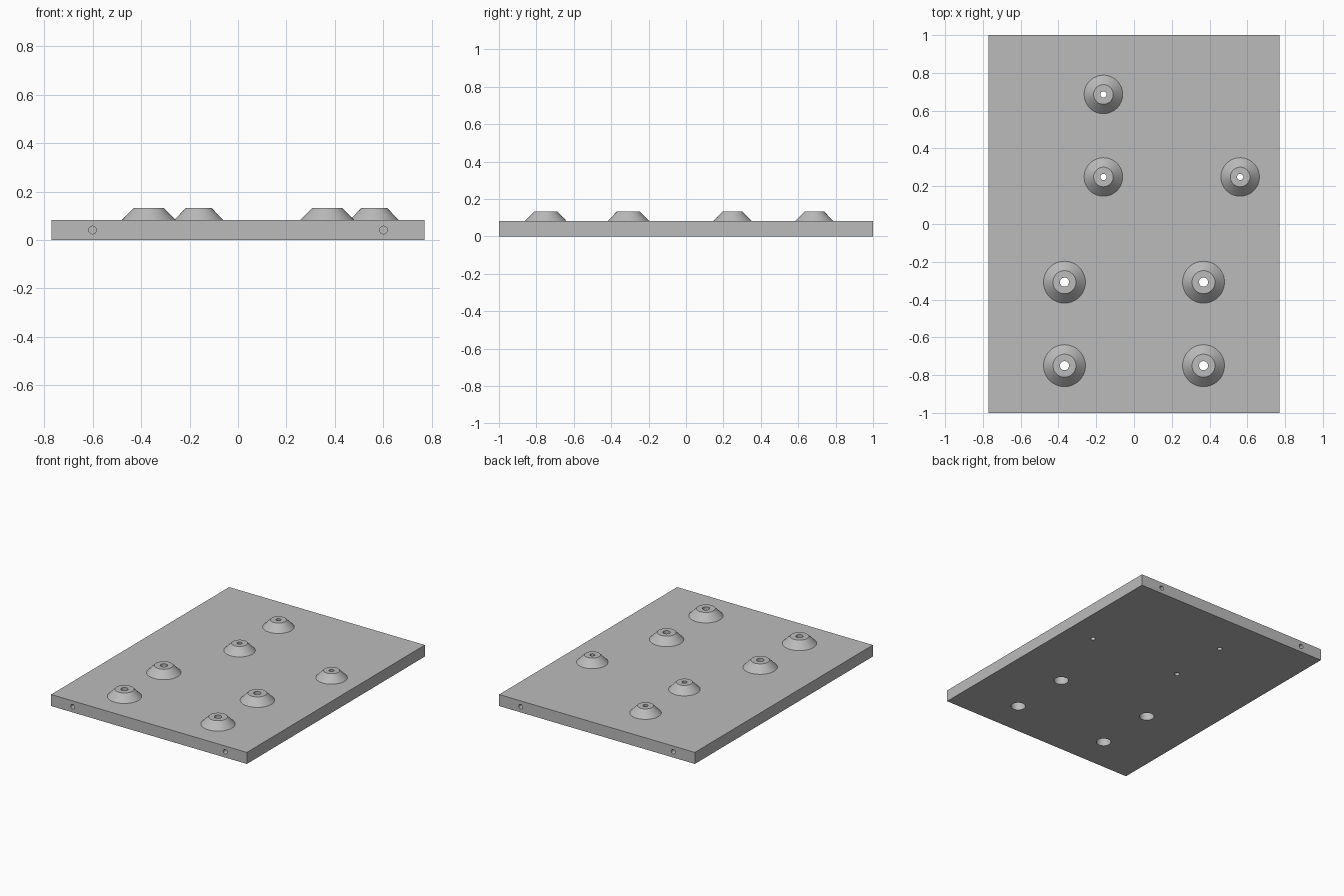
import bpy, bmesh, math
from mathutils import Matrix

W, L, T = 1.54, 2.0, 0.082      # plate width, length, thickness
TOP = 0.133                     # height of the boss tops

cube = bpy.data.objects.get("Cube")
if cube:
    bpy.data.objects.remove(cube)

grey = bpy.data.materials.new("plain grey")
grey.use_nodes = True
colour = (0.5, 0.5, 0.5, 1)
grey.diffuse_color = colour
grey.node_tree.nodes["Principled BSDF"].inputs["Base Color"].default_value = colour


def lathe(bm, profile, matrix, segments=48):
    """Revolve a (radius, height) profile around z, then place it."""
    verts = [bm.verts.new((r, 0, z)) for r, z in profile]
    edges = [bm.edges.new(pair) for pair in zip(verts, verts[1:])]
    made = bmesh.ops.spin(bm, geom=verts + edges, axis=(0, 0, 1), cent=(0, 0, 0),
                          angle=math.tau, steps=segments, use_duplicate=False)
    # gather everything connected to the profile
    part, stack = set(verts), list(verts)
    while stack:
        for e in stack.pop().link_edges:
            for v in e.verts:
                if v not in part:
                    part.add(v)
                    stack.append(v)
    part = list(part)
    bmesh.ops.transform(bm, matrix=matrix, verts=part)
    bmesh.ops.remove_doubles(bm, verts=part, dist=1e-5)


def make_object(name, bm):
    bmesh.ops.recalc_face_normals(bm, faces=bm.faces)
    mesh = bpy.data.meshes.new(name)
    bm.to_mesh(mesh)
    bm.free()
    mesh.materials.append(grey)
    obj = bpy.data.objects.new(name, mesh)
    bpy.context.collection.objects.link(obj)
    return obj


def shade(obj):
    bpy.ops.object.select_all(action='DESELECT')
    obj.select_set(True)
    bpy.context.view_layer.objects.active = obj
    bpy.ops.object.shade_smooth_by_angle(angle=math.radians(30))


# Boss kinds: base radius, rim radius, bore radius, underside recess radius
LARGE = (0.111, 0.061, 0.024, 0.048)
SMALL = (0.102, 0.052, 0.0165, 0.0165)
bosses = [
    ("front_right_boss", -0.368, -0.75, LARGE),
    ("front_left_boss", 0.368, -0.75, LARGE),
    ("middle_right_boss", -0.368, -0.308, LARGE),
    ("middle_left_boss", 0.368, -0.308, LARGE),
    ("rear_inner_boss", -0.162, 0.249, SMALL),
    ("rear_outer_boss", 0.562, 0.249, SMALL),
    ("back_boss", -0.162, 0.686, SMALL),
]

# Conical bosses with open bores
cut = bmesh.new()
for name, x, y, (base, rim, bore, recess) in bosses:
    place = Matrix.Translation((x, y, 0))
    bm = bmesh.new()
    lathe(bm, [(base, T), (rim, TOP), (bore, TOP), (bore, T)], place)
    # the open shell needs its outward direction checked
    bmesh.ops.recalc_face_normals(bm, faces=bm.faces)
    boss = make_object(name, bm)
    shade(boss)
    # matching bore through the plate, widened underneath
    profile = [(0, -0.02), (recess, -0.02)]
    if recess > bore:
        profile += [(recess, 0.055), (bore, 0.055)]
    lathe(cut, profile + [(bore, T + 0.02), (0, T + 0.02)], place)

# Pin holes in the front and back edges
for x in (-0.6, 0.6):
    for side in (-1, 1):
        place = (Matrix.Translation((x, side * L / 2, T / 2))
                 @ Matrix.Rotation(math.pi / 2, 4, 'X'))
        lathe(cut, [(0, -0.1), (0.016, -0.1), (0.016, 0.1), (0, 0.1)], place, 32)
cutter = make_object("hole_cutter", cut)
cutter.hide_render = True

# Base plate with all holes cut
bm = bmesh.new()
bmesh.ops.create_cube(bm, size=1, matrix=Matrix.Translation((0, 0, T / 2))
                      @ Matrix.Diagonal((W, L, T, 1)))
plate = make_object("base_plate", bm)
mod = plate.modifiers.new("holes", 'BOOLEAN')
mod.operation = 'DIFFERENCE'
mod.solver = 'EXACT'
mod.object = cutter
bpy.context.view_layer.objects.active = plate
bpy.ops.object.modifier_apply(modifier=mod.name)
bpy.data.objects.remove(cutter)
shade(plate)
